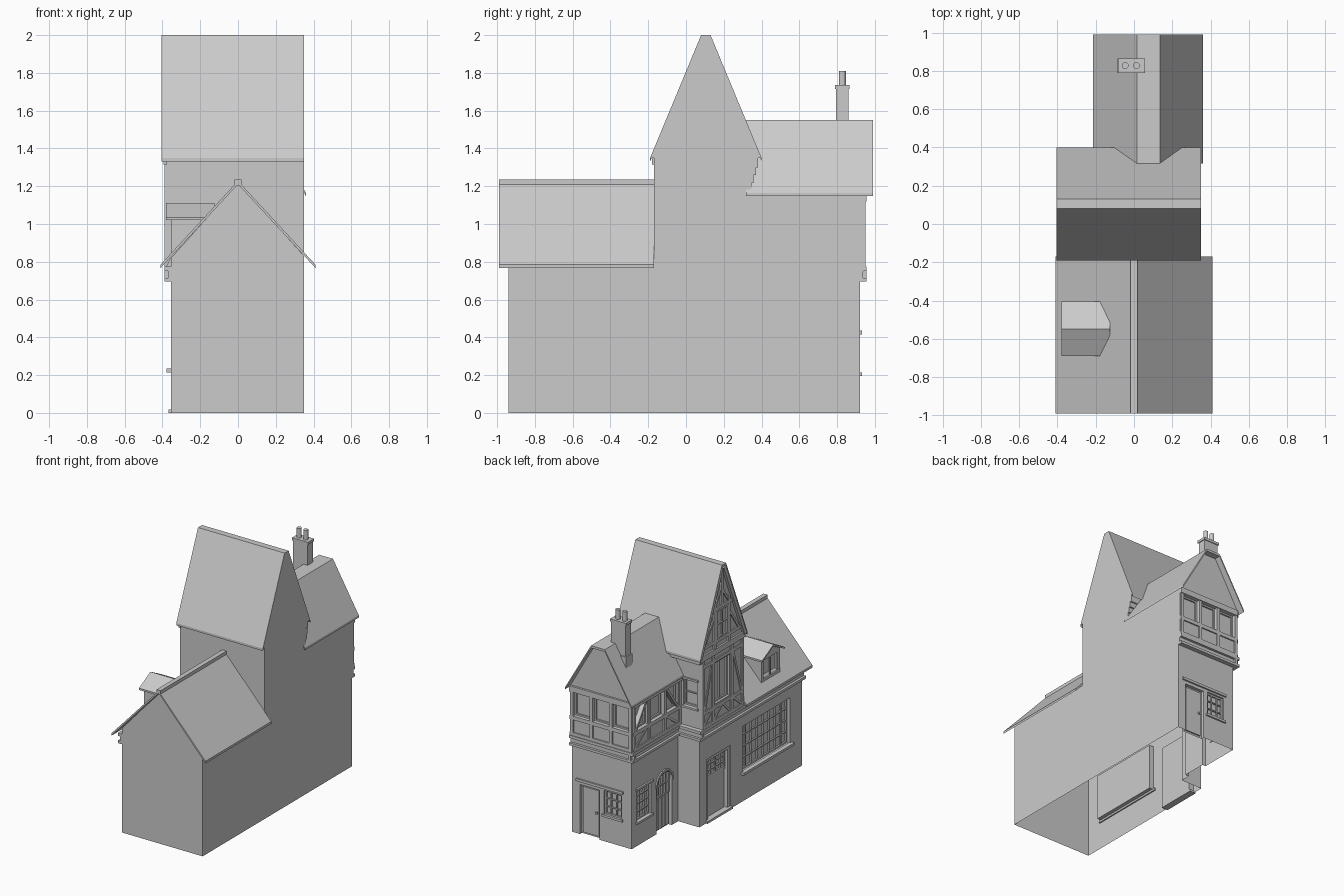
import bpy, bmesh, math
from mathutils import Vector

if "Cube" in bpy.data.objects:
    bpy.data.objects.remove(bpy.data.objects["Cube"])

stone = bpy.data.materials.new("plain_grey")
stone.diffuse_color = (0.6, 0.6, 0.6, 1)
stone.use_nodes = True
stone.node_tree.nodes["Principled BSDF"].inputs["Base Color"].default_value = stone.diffuse_color

# A face frame is (axis, position, outward sign): a runs along the wall, d goes outward
def P(f, a, z, d=0.0):
    ax, pos, s = f
    return Vector((pos + s * d, a, z)) if ax == 'x' else Vector((a, pos + s * d, z))

def finish(name, bm):
    me = bpy.data.meshes.new(name)
    bm.to_mesh(me)
    bm.free()
    me.materials.append(stone)
    ob = bpy.data.objects.new(name, me)
    bpy.context.collection.objects.link(ob)
    return ob

def face_outward(bm, f):
    bmesh.ops.recalc_face_normals(bm, faces=bm.faces[:])
    out = P((f[0], 0, f[2]), 0, 0, 1)
    big = max((x for x in bm.faces if abs(x.normal.dot(out)) > .9), key=lambda x: x.calc_area())
    if big.normal.dot(out) < 0:
        bmesh.ops.reverse_faces(bm, faces=bm.faces[:])

def sheet(name, f, pts):
    bm = bmesh.new()
    bm.faces.new([bm.verts.new(P(f, a, z)) for a, z in pts])
    bm.normal_update()
    face_outward(bm, f)
    return finish(name, bm)

def prisms(name, f, polys, d0, d1):
    bm = bmesh.new()
    for pts in polys:
        lo = [bm.verts.new(P(f, a, z, d0)) for a, z in pts]
        hi = [bm.verts.new(P(f, a, z, d1)) for a, z in pts]
        bm.faces.new(lo)
        bm.faces.new(hi)
        for i in range(len(pts)):
            j = (i + 1) % len(pts)
            bm.faces.new((lo[i], lo[j], hi[j], hi[i]))
    bmesh.ops.recalc_face_normals(bm, faces=bm.faces[:])
    return finish(name, bm)

def rect(a0, a1, z0, z1):
    return [(a0, z0), (a1, z0), (a1, z1), (a0, z1)]

def bars(name, f, rects, d0, d1):
    return prisms(name, f, [rect(*r) for r in rects], d0, d1)

def beams(name, f, lines, w, d0, d1):
    polys = []
    for (a, z, b, y) in lines:
        l = math.hypot(b - a, y - z)
        n, m = -(y - z) / l * w / 2, (b - a) / l * w / 2
        polys.append([(a - n, z - m), (b - n, y - m), (b + n, y + m), (a + n, z + m)])
    return prisms(name, f, polys, d0, d1)

# Thin wall with recessed rectangular openings
def wall(name, f, a0, a1, z0, z1, holes=(), depth=.03):
    A = sorted({a0, a1} | {h[i] for h in holes for i in (0, 1)})
    Z = sorted({z0, z1} | {h[i] for h in holes for i in (2, 3)})
    bm = bmesh.new()
    na, nz = len(A) - 1, len(Z) - 1
    quad = lambda ps: bm.faces.new([bm.verts.new(p) for p in ps])
    def hole(i, j):
        if not (0 <= i < na and 0 <= j < nz):
            return True
        a, z = (A[i] + A[i + 1]) / 2, (Z[j] + Z[j + 1]) / 2
        return any(h[0] < a < h[1] and h[2] < z < h[3] for h in holes)
    for i in range(na):
        for j in range(nz):
            c = rect(A[i], A[i + 1], Z[j], Z[j + 1])
            inside = hole(i, j)
            quad([P(f, a, z, -depth if inside else 0) for a, z in c])
            if inside:
                for k, (di, dj) in enumerate(((0, -1), (1, 0), (0, 1), (-1, 0))):
                    if not hole(i + di, j + dj):
                        p, q = c[k], c[(k + 1) % 4]
                        quad([P(f, *p), P(f, *q), P(f, *q, -depth), P(f, *p, -depth)])
    bmesh.ops.remove_doubles(bm, verts=bm.verts[:], dist=1e-5)
    face_outward(bm, f)
    return finish(name, bm)

# Window frame with glazing bars, set in a recess
def window(name, f, h, cols, rows, d=-.03, w=.012, t=.008):
    a0, a1, z0, z1 = h
    r = [(a0, a0 + w, z0, z1), (a1 - w, a1, z0, z1), (a0, a1, z0, z0 + w), (a0, a1, z1 - w, z1)]
    for i in range(1, cols):
        c = a0 + (a1 - a0) * i / cols
        r.append((c - t / 2, c + t / 2, z0, z1))
    for j in range(1, rows):
        c = z0 + (z1 - z0) * j / rows
        r.append((a0, a1, c - t / 2, c + t / 2))
    return bars(name, f, r, d, d + .012)

def cornice(name, f, a0, a1):
    bars(name + "_mouldings", f, [(a0, a1, .695, .715), (a0, a1, .752, .775)], -.005, .035)
    bars(name + "_frieze", f, [(a0, a1, .715, .752)], -.005, .016)

# Roof slab: outer outline with a vertical thickness
def roof(name, f, pts, length, t=.018):
    return prisms(name, f, [pts + [(a, z - t) for a, z in reversed(pts)]], 0, length)

SHOP, TOWER, LOW, BACK = ('x', -.355, -1), ('x', -.38, -1), ('x', -.17, -1), ('y', .92, 1)
ULOW, UBACK, NOOK = ('x', -.19, -1), ('y', .94, 1), ('y', .34, 1)

# Plain walls
sheet("right_side_wall", ('x', .35, 1), [(-.94, 0), (.92, 0), (.92, .73), (.94, .75), (.94, 1.17), (.34, 1.17),
      (.34, 1.35), (.395, 1.35), (.13, 1.985), (.08, 1.985), (-.185, 1.35), (-.17, 1.35), (-.17, .83), (-.94, .83)])
sheet("front_gable_wall", ('y', -.94, -1), [(-.355, 0), (.35, 0), (.35, .83), (0, 1.215), (-.355, .82)])
sheet("tower_front_wall", ('y', -.17, -1), [(-.38, .77), (-.355, .82), (0, 1.215), (.35, .83), (.35, 1.38), (-.38, 1.38)])
wall("tower_back_wall_lower", NOOK, -.355, -.17, 0, .77)

# Ground floor on the street side
shop_win, shop_door = (-.79, -.20, .23, .59), (-.05, .25, 0, .50)
wall("street_wall", SHOP, -.94, .34, 0, .77, [shop_win, shop_door], .04)
window("shop_window_grid", SHOP, shop_win, 8, 4, -.04)
bars("shop_window_sill", SHOP, [(-.81, -.18, .215, .235)], -.01, .024)
bars("street_door_step", SHOP, [(-.06, .26, 0, .018)], -.04, .014)
bars("street_door_frame", SHOP, [(-.05, -.02, 0, .5), (.22, .25, 0, .5), (-.05, .25, .475, .5)], -.04, -.008)
bars("street_door_leaf", SHOP, [(-.01, .21, .02, .32), (-.02, .22, .32, .335)], -.04, -.03)
window("street_door_glazing", SHOP, (-.02, .22, .335, .475), 4, 3, -.04)
cornice("street_cornice", SHOP, -.94, .34)
cornice("nook_cornice", NOOK, -.39, -.17)

# Timbered tower storey
t_win = (.0, .19, .92, 1.24)
wall("tower_upper_wall", TOWER, -.17, .34, .77, 1.36, [t_win])
window("tower_window_frame", TOWER, t_win, 2, 1)
bars("tower_timbers", TOWER, [(-.17, -.145, .77, 1.35), (.315, .34, .77, 1.35), (-.035, -.005, .77, 1.31),
     (.195, .225, .77, 1.31), (-.17, .34, .775, .80), (-.17, .34, .885, .91), (-.17, .34, 1.25, 1.275)], -.004, .008)
beams("tower_braces", TOWER, [(-.145, .90, -.04, 1.25), (.315, .90, .225, 1.25), (-.145, .80, -.04, .89),
      (.315, .80, .225, .89), (.0, .80, .09, .89), (.19, .80, .10, .89)], .018, -.004, .006)
bars("tower_tie_beam", TOWER, [(-.18, .385, 1.315, 1.36)], -.004, .014)
sheet("tower_gable_wall", TOWER, [(-.18, 1.35), (.39, 1.35), (.13, 1.975), (.08, 1.975)])
window("gable_window_frame", TOWER, (.03, .18, 1.43, 1.65), 2, 2, 0)
bars("gable_timbers", TOWER, [(.0, .03, 1.36, 1.72), (.18, .21, 1.36, 1.72), (-.13, .34, 1.40, 1.425),
     (-.04, .25, 1.655, 1.68), (.092, .118, 1.68, 1.95)], -.004, .01)
beams("gable_braces", TOWER, [(-.11, 1.42, .0, 1.58), (.32, 1.42, .21, 1.58), (.02, 1.68, .1, 1.8), (.19, 1.68, .11, 1.8)],
      .018, -.004, .008)
beams("bargeboards", TOWER, [(-.175, 1.345, .088, 1.97), (.385, 1.345, .122, 1.97)], .03, -.004, .022)
nook_win = (-.335, -.215, .93, 1.14)
wall("tower_back_wall_upper", NOOK, -.38, -.08, .77, 1.36, [nook_win])
window("nook_window_frame", NOOK, nook_win, 1, 2)
bars("nook_window_trim", NOOK, [(-.345, -.205, .915, .93), (-.345, -.205, 1.14, 1.155)], -.005, .012)
bars("tower_back_eave_band", NOOK, [(-.385, .345, 1.30, 1.355)], -.02, .04)
for i in range(3):
    bars("corbel_step", NOOK, [(.24, .349, 1.175 + i * .042, 1.218 + i * .042)], -.06, .006 + i * .012)

# Rear wing ground floor
b_door, b_win = (.11, .28, 0, .39), (-.08, .07, .21, .40)
wall("rear_wall_lower", BACK, -.17, .35, 0, .76, [b_door, b_win], .025)
bars("rear_door_leaf", BACK, [(.125, .265, .015, .375), (.125, .14, .17, .19)], -.025, -.015)
bars("rear_door_knob", BACK, [(.135, .15, .19, .205)], -.02, -.002)
window("rear_window_grid", BACK, b_win, 3, 3, -.025)
bars("rear_lintel_and_sill", BACK, [(-.10, .31, .415, .435), (-.095, .085, .195, .213)], -.005, .012)
l_win, l_door = (.68, .85, .19, .44), (.42, .61, 0, .46)
wall("rear_side_wall_lower", LOW, .34, .92, 0, .76, [l_win, l_door])
window("side_window_grid", LOW, l_win, 3, 4)
bars("side_window_trim", LOW, [(.66, .87, .175, .192), (.66, .87, .44, .455)], -.005, .014)
# Arched doorway: spandrels, raised rim and boarded leaf
cy, cz, r = .515, .365, .095
arc = [(cy + r * math.cos(math.pi * i / 10), cz + r * math.sin(math.pi * i / 10)) for i in range(11)]
prisms("arch_spandrels", LOW, [arc[:6] + [(cy + r, cz + r)], arc[5:] + [(cy - r, cz + r)]], -.03, 0)
big = [(cy + (a - cy) * 1.17, cz + (z - cz) * 1.17) for a, z in arc]
prisms("arch_rim", LOW, [[arc[i], arc[i + 1], big[i + 1], big[i]] for i in range(10)], -.005, .01)
bars("arch_door_boards", LOW, [(.43 + i * .044, .467 + i * .044, .01, .25) for i in range(4)], -.03, -.02)
window("arch_door_glazing", LOW, (.425, .605, .26, .44), 4, 2)
cornice("rear_cornice", BACK, -.205, .35)
cornice("rear_side_cornice", LOW, .34, .955)

# Rear wing timbered storey
back_holes = [(-.165 + i * .17, -.02 + i * .17, .93, 1.12) for i in range(3)]
side_holes = [(.37 + i * .19, .53 + i * .19, .93, 1.12) for i in range(3)]
for name, f, holes, a0, a1 in (("rear", UBACK, back_holes, -.19, .35), ("rear_side", ULOW, side_holes, .34, .94)):
    low = [(h[0], h[1], .80, .90) for h in holes]
    wall(name + "_wall_upper", f, a0, a1, .76, 1.18, holes)
    for h in holes:
        window(name + "_casement", f, h, 1, 1)
    posts = [(h[1], min(h[1] + .025, a1), .77, 1.15) for h in holes] + [(a0, a0 + .025, .77, 1.15)]
    bars(name + "_timbers", f, posts + [(a0, a1, .775, .80), (a0, a1, .90, .93)], -.004, .01)
    bars(name + "_wall_plate", f, [(a0, a1, 1.12, 1.165)], -.004, .016)
beams("side_braces", ULOW, [(.38, .93, .52, 1.12), (.90, .93, .77, 1.12), (.38, .80, .52, .90), (.90, .80, .77, .90)],
      .018, -.03, .006)
sheet("rear_gable_wall", UBACK, [(-.2, 1.16), (.35, 1.16), (.135, 1.535), (.015, 1.535)])

# Roofs
roof("front_roof", ('y', -.99, 1), [(-.41, .785), (0, 1.228), (.41, .785)], .82)
bars("front_roof_ridge", ('y', -.99, 1), [(-.018, .018, 1.205, 1.235)], 0, .82)
roof("tower_roof", ('x', -.405, 1), [(-.19, 1.35), (.08, 2), (.13, 2), (.40, 1.35)], .755)
roof("rear_roof", ('y', .317, 1), [(-.215, 1.165), (.015, 1.55), (.135, 1.55), (.36, 1.165)], .673)

# Dormer
D = ('x', -.355, -1)
roof("dormer_roof", ('x', -.38, 1), [(-.69, 1.035), (-.548, 1.11), (-.405, 1.035)], .255, .014)
for y in (-.665, -.45):
    prisms("dormer_cheek", ('y', y, 1), [[(-.355, .83), (-.355, 1.04), (-.175, 1.04)]], 0, .02)
bars("dormer_glass", D, [(-.66, -.44, .84, 1.04)], -.05, -.03)
window("dormer_window_frame", D, (-.665, -.43, .835, 1.04), 2, 1, -.012, .03, .012)
prisms("dormer_gable", D, [[(-.665, 1.03), (-.43, 1.03), (-.548, 1.095)]], -.03, 0)

# Chimney
C = ('y', .795, 1)
bars("chimney_stack", C, [(-.075, .05, 1.36, 1.72)], 0, .065)
bars("chimney_base", C, [(-.085, .06, 1.36, 1.47)], -.006, .071)
bars("chimney_cap", C, [(-.082, .057, 1.715, 1.735)], -.006, .071)
for x in (-.046, .012):
    bm = bmesh.new()
    bmesh.ops.create_cone(bm, cap_ends=True, segments=12, radius1=.018, radius2=.018, depth=.09)
    bmesh.ops.translate(bm, verts=bm.verts, vec=(x, .828, 1.765))
    finish("chimney_pot", bm)
